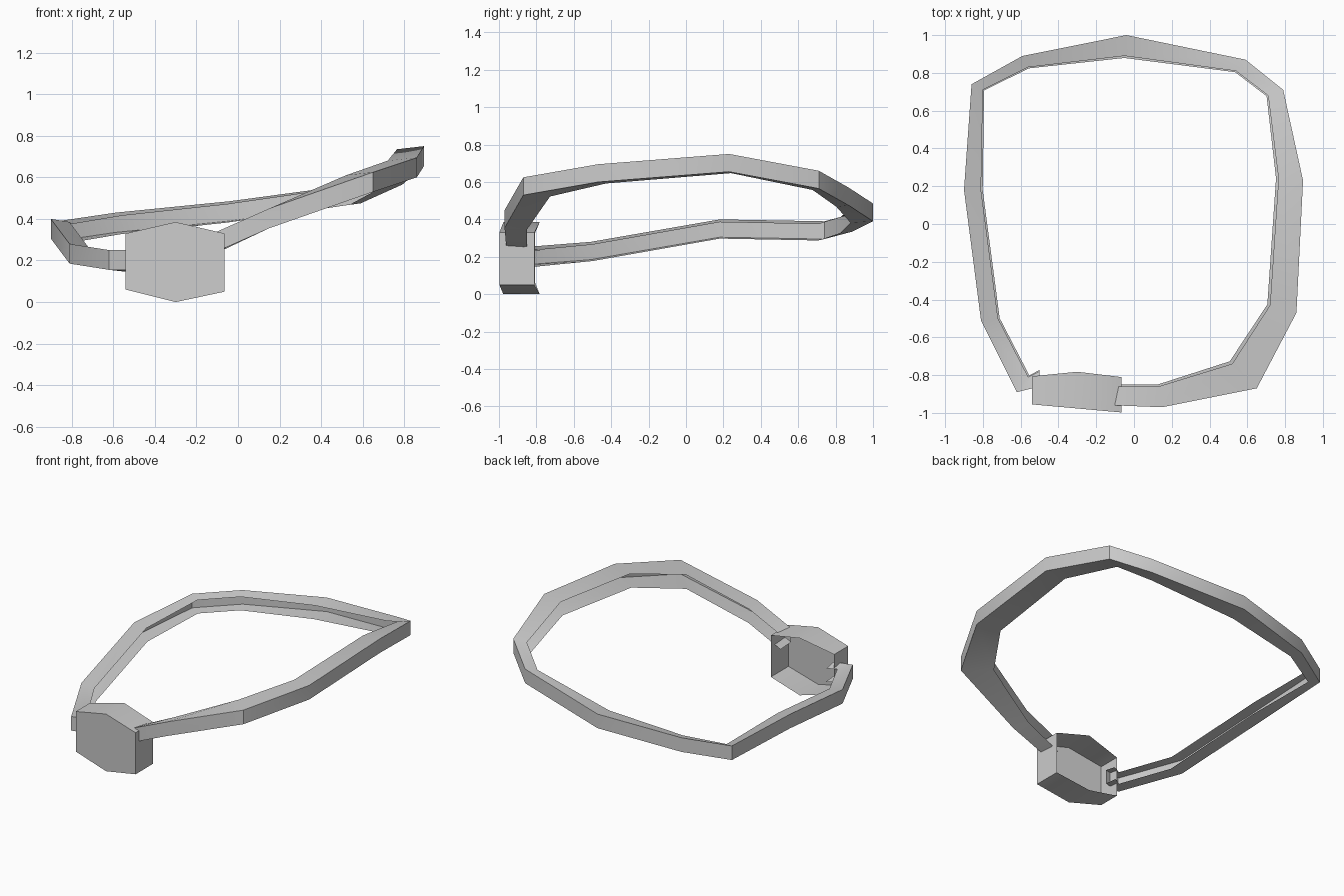
import bpy
import bmesh
import math

default_cube = bpy.data.objects.get("Cube")
if default_cube:
    bpy.data.objects.remove(default_cube, do_unlink=True)

# One plain grey for the whole model
grey = bpy.data.materials.new("light_grey")
grey.use_nodes = True
grey_value = (0.6, 0.6, 0.6, 1)
grey.diffuse_color = grey_value
for node in grey.node_tree.nodes:
    if node.type == "BSDF_PRINCIPLED":
        node.inputs["Base Color"].default_value = grey_value


def loft(name, sections, closed_section=False, cap_first=False):
    """Bridge successive sections of points into an open sheet surface."""
    bm = bmesh.new()
    rings = [[bm.verts.new(point) for point in section] for section in sections]
    size = len(rings[0])
    for a, b in zip(rings, rings[1:]):
        for i in range(size if closed_section else size - 1):
            j = (i + 1) % size
            bm.faces.new((a[i], a[j], b[j], b[i]))
    if cap_first:
        bm.faces.new(list(reversed(rings[0])))
    mesh = bpy.data.meshes.new(name)
    bm.to_mesh(mesh)
    bm.free()
    mesh.materials.append(grey)
    obj = bpy.data.objects.new(name, mesh)
    bpy.context.collection.objects.link(obj)
    bpy.ops.object.select_all(action="DESELECT")
    obj.select_set(True)
    bpy.context.view_layer.objects.active = obj
    bpy.ops.object.shade_smooth_by_angle(angle=math.radians(30))
    return obj


# Band path: outer x, outer y, inner x, inner y, top height
band_path = [
    (-0.50, -0.86, -0.50, -0.78, 0.25),
    (-0.62, -0.89, -0.56, -0.81, 0.25),
    (-0.81, -0.51, -0.72, -0.50, 0.28),
    (-0.90, 0.18, -0.81, 0.18, 0.40),
    (-0.86, 0.74, -0.80, 0.71, 0.39),
    (-0.59, 0.89, -0.56, 0.83, 0.43),
    (-0.04, 1.0, -0.05, 0.89, 0.485),
    (0.59, 0.87, 0.54, 0.81, 0.57),
    (0.79, 0.71, 0.71, 0.68, 0.66),
    (0.895, 0.23, 0.765, 0.24, 0.75),
    (0.86, -0.47, 0.72, -0.43, 0.695),
    (0.65, -0.87, 0.52, -0.74, 0.625),
    (0.15, -0.97, 0.13, -0.86, 0.45),
    (-0.11, -0.96, -0.11, -0.86, 0.335),
]
band_height = 0.095
inner_drop = 0.015
lower_reach = 1.1


def channel_section(ox, oy, ix, iy, top):
    """Channel profile that opens towards the middle of the loop."""
    low = top - band_height
    lx = ox + (ix - ox) * lower_reach
    ly = oy + (iy - oy) * lower_reach
    return [(ix, iy, top - inner_drop), (ox, oy, top),
            (ox, oy, low), (lx, ly, low - inner_drop / 2)]


loft("band", [channel_section(*row) for row in band_path])

# Six-sided buckle shell with a closed front and an open back
buckle_outline = [(-0.30, 0.385), (-0.54, 0.33), (-0.54, 0.06),
                  (-0.30, 0.0), (-0.065, 0.05), (-0.065, 0.33)]


def front_depth(x):
    return -0.955 - (x + 0.54) * 0.09


def back_depth(x):
    return -0.78 - abs(x + 0.32) * 0.12


loft("buckle",
     [[(x, front_depth(x), z) for x, z in buckle_outline],
      [(x, back_depth(x), z) for x, z in buckle_outline]],
     closed_section=True, cap_first=True)
